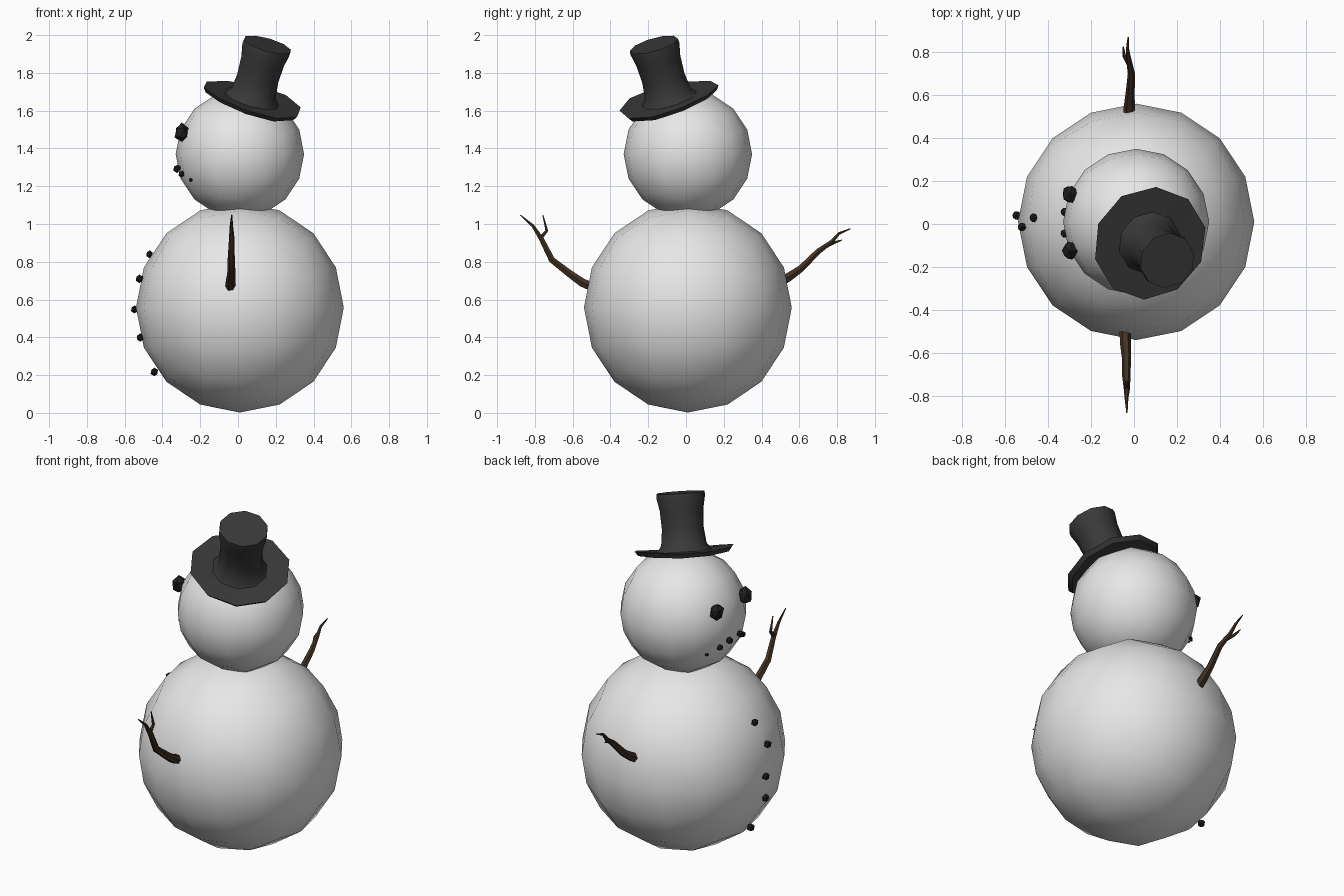
import bpy, bmesh, math, random
from mathutils import Matrix, Vector

if "Cube" in bpy.data.objects:
    bpy.data.objects.remove(bpy.data.objects["Cube"])

random.seed(4)


def material(name, rgb):
    m = bpy.data.materials.new(name)
    m.diffuse_color = (*rgb, 1)
    m.use_nodes = True
    m.node_tree.nodes["Principled BSDF"].inputs["Base Color"].default_value = m.diffuse_color
    return m


SNOW = material("snow white", (0.8, 0.8, 0.8))
COAL = material("coal black", (0.014, 0.014, 0.014))
FELT = material("hat charcoal", (0.04, 0.04, 0.04))
WOOD = material("bark brown", (0.055, 0.032, 0.017))


def finish(bm, name, mat, angle=None):
    bmesh.ops.recalc_face_normals(bm, faces=bm.faces)
    me = bpy.data.meshes.new(name)
    bm.to_mesh(me)
    bm.free()
    me.materials.append(mat)
    if angle:
        me.shade_smooth()
        me.set_sharp_from_angle(angle=math.radians(angle))
    ob = bpy.data.objects.new(name, me)
    bpy.context.collection.objects.link(ob)
    return ob


def snowball(name, centre, radius):
    """Cube subdivided twice and rounded into a ball, 16 sides around."""
    bm = bmesh.new()
    bmesh.ops.create_cube(bm, size=1)
    for _ in range(2):
        bmesh.ops.subdivide_edges(bm, edges=bm.edges[:], cuts=1, use_grid_fill=True)
        for v in bm.verts:
            v.co.normalize()
    for v in bm.verts:
        v.co = Vector(centre) + Vector(a * b for a, b in zip(v.co, radius))
    finish(bm, name, SNOW, 60)


def coal(name, centre, size):
    """Rough flat-faced lump."""
    bm = bmesh.new()
    bmesh.ops.create_icosphere(bm, subdivisions=1, radius=1)
    for v in bm.verts:
        k = random.uniform(0.88, 1.08)
        v.co = Vector(centre) + Vector(a * b * k for a, b in zip(v.co, size))
    finish(bm, name, COAL)


def twig(name, points):
    """Tapered six-sided tube through (x, y, z, radius) points."""
    cu = bpy.data.curves.new(name, 'CURVE')
    cu.dimensions = '3D'
    cu.bevel_depth = 1
    cu.bevel_resolution = 1
    cu.use_fill_caps = True
    sp = cu.splines.new('POLY')
    sp.points.add(len(points) - 1)
    for p, (x, y, z, r) in zip(sp.points, points):
        p.co = (x, y, z, 1)
        p.radius = r
    ob = bpy.data.objects.new(name, cu)
    bpy.context.collection.objects.link(ob)
    me = bpy.data.meshes.new_from_object(ob.evaluated_get(bpy.context.evaluated_depsgraph_get()))
    bpy.data.objects.remove(ob)
    bm = bmesh.new()
    bm.from_mesh(me)
    bpy.data.meshes.remove(me)
    bmesh.ops.remove_doubles(bm, verts=bm.verts, dist=1e-5)
    out = finish(bm, name, WOOD, 50)
    out.data.materials.clear()
    out.data.materials.append(WOOD)


# Body and head
snowball("body", (0.01, 0.01, 0.558), (0.55, 0.55, 0.556))
snowball("head", (0.01, 0.01, 1.37), (0.34, 0.34, 0.34))

# Eyes, mouth and buttons, all facing -x
for side, y in (("left", 0.14), ("right", -0.125)):
    coal("eye_" + side, (-0.298, y, 1.483), (0.04, 0.046, 0.052))
for s in (-1, 1):
    for i, (x, y, z, r) in enumerate([(-0.322, 0.05, 1.293, 0.022),
                                      (-0.298, 0.105, 1.265, 0.018),
                                      (-0.25, 0.16, 1.233, 0.012)]):
        coal(f"mouth_coal_{i}_{s}", (x, 0.005 + s * y, z), (r, r, r))
for i, (x, y, z) in enumerate([(-0.468, 0.03, 0.84), (-0.522, -0.015, 0.71),
                               (-0.548, 0.04, 0.548), (-0.518, 0.0, 0.398),
                               (-0.443, 0.03, 0.217)]):
    coal(f"button_{i}", (x, y, z), (0.021, 0.024, 0.023))

# Stick arms with forked ends
twig("arm_back", [(-0.022, 0.49, 0.685, 0.027), (-0.022, 0.545, 0.72, 0.026),
                  (-0.018, 0.61, 0.765, 0.021), (-0.012, 0.70, 0.855, 0.017),
                  (-0.025, 0.77, 0.905, 0.012), (-0.03, 0.81, 0.95, 0.008),
                  (-0.027, 0.87, 0.975, 0.003)])
twig("arm_back_fork", [(-0.018, 0.735, 0.88, 0.012), (-0.045, 0.78, 0.90, 0.008),
                       (-0.05, 0.825, 0.915, 0.003)])
twig("arm_front", [(-0.04, -0.49, 0.665, 0.027), (-0.04, -0.55, 0.69, 0.026),
                   (-0.035, -0.62, 0.74, 0.022), (-0.036, -0.71, 0.81, 0.019),
                   (-0.033, -0.765, 0.92, 0.015), (-0.035, -0.81, 0.99, 0.009),
                   (-0.033, -0.878, 1.048, 0.003)])
twig("arm_front_fork", [(-0.034, -0.77, 0.925, 0.012), (-0.034, -0.737, 0.965, 0.009),
                        (-0.034, -0.758, 1.048, 0.003)])

# Top hat: ten-sided lathe, brim curled up at the sides, tilted forward
SIDES = 10
profile = [(0.10, -0.018), (0.255, -0.016), (0.272, 0.008), (0.15, 0.012), (0.125, 0.045),
           (0.115, 0.13), (0.12, 0.23), (0.134, 0.30), (0.132, 0.322)]
bm = bmesh.new()
rings = []
for r, z in profile:
    ring = []
    for k in range(SIDES):
        a = math.radians(14) + math.tau * k / SIDES
        curl = 0.018 * math.cos(a - math.pi / 4) ** 2 if r > 0.2 else 0
        ring.append(bm.verts.new((r * math.cos(a), r * math.sin(a), z + curl)))
    rings.append(ring)
for lo, hi in zip(rings, rings[1:]):
    for k in range(SIDES):
        n = (k + 1) % SIDES
        bm.faces.new((lo[k], lo[n], hi[n], hi[k]))
bm.faces.new(rings[0])
bm.faces.new(rings[-1])
bm.transform(Matrix.Translation((0.07, -0.085, 1.65))
             @ Matrix.Rotation(math.radians(22), 4, Vector((1, 1, 0)).normalized()))
finish(bm, "top_hat", FELT, 45)
